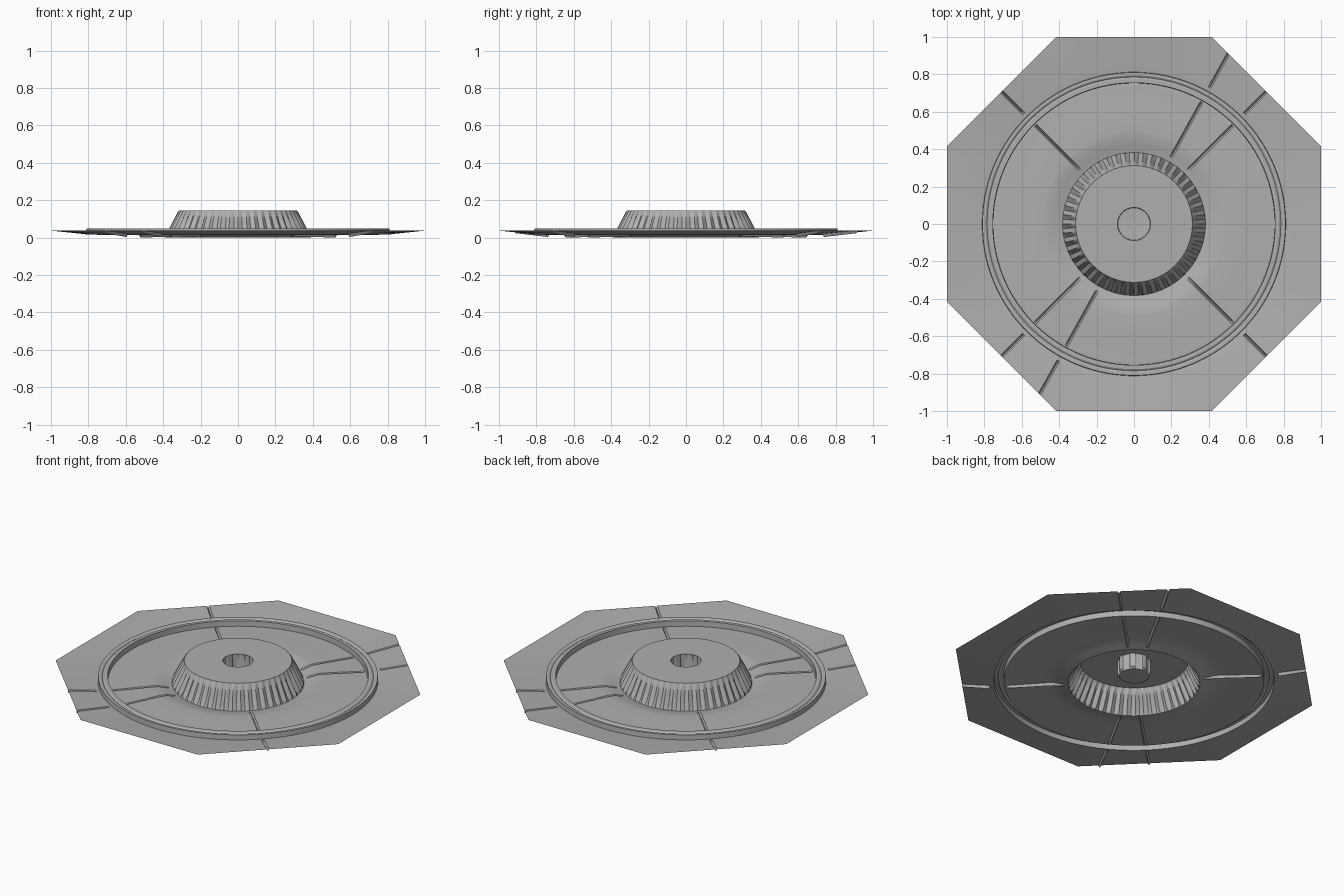
import bpy, bmesh
from math import sin, cos, asin, pi, radians, degrees

if "Cube" in bpy.data.objects:
    bpy.data.objects.remove(bpy.data.objects["Cube"])

grey = bpy.data.materials.new("dark_grey")
grey.diffuse_color = (0.43, 0.43, 0.43, 1)
grey.use_nodes = True
grey.node_tree.nodes["Principled BSDF"].inputs["Base Color"].default_value = grey.diffuse_color


def skin(name, rings, tip=None, angle=30):
    """Bridge closed rings of points, listed from the centre outwards, into an open sheet."""
    bm = bmesh.new()
    loops = [[bm.verts.new(p) for p in ring] for ring in rings]
    n = len(loops[0])
    for a, b in zip(loops, loops[1:]):
        for i in range(n):
            j = (i + 1) % n
            bm.faces.new((a[i], b[i], b[j], a[j]))
    if tip:
        t = bm.verts.new(tip)
        for i in range(n):
            bm.faces.new((t, loops[0][i], loops[0][(i + 1) % n]))
    mesh = bpy.data.meshes.new(name)
    bm.to_mesh(mesh)
    bm.free()
    mesh.materials.append(grey)
    obj = bpy.data.objects.new(name, mesh)
    bpy.context.collection.objects.link(obj)
    bpy.ops.object.select_all(action='DESELECT')
    obj.select_set(True)
    bpy.context.view_layer.objects.active = obj
    bpy.ops.object.shade_smooth_by_angle(angle=radians(angle))
    return obj


def polar(r, a, z):
    return (r * cos(a), r * sin(a), z)


# Hollow hub: lobed blind hole, flat top, fluted flank
# (radius, height, flute depth, lobe depth)
FLUTES, LOBES = 48, 8
hub_profile = [(0.086, 0.045, 0, 0), (0.088, 0.055, 0, 0.01), (0.088, 0.143, 0, 0.01),
               (0.088, 0.146, 0, 0), (0.312, 0.146, 0, 0),
               (0.316, 0.138, 0.005, 0), (0.34, 0.087, 0.008, 0),
               (0.372, 0.02, 0.009, 0), (0.382, 0.0, 0, 0)]
N = FLUTES * 4
hub_rings = []
for r, z, flute, lobe in hub_profile:
    ring = []
    for i in range(N):
        a = 2 * pi * i / N
        bulge = min(1, max(0, 0.5 + 1.5 * cos(LOBES * a)))
        ring.append(polar(r + flute * cos(FLUTES * a) + lobe * bulge, a, z))
    hub_rings.append(ring)
skin("fluted_hub", hub_rings, tip=(0, 0, 0.04))

# Sheet columns: even spokes, replaced by parallel columns along each radial groove
grooves = [45, 61, 135, 225, 241, 315]
HALF_WIDTH = 0.008
columns = []  # (angle in degrees, sideways offset, is groove bottom)
for i in range(192):
    a = i * 1.875
    if all(abs(a - g) > 1.6 for g in grooves):
        columns.append((a, 0, 0))
for g in grooves:
    for w, deep in ((-1, 0), (0, 1), (1, 0)):
        columns.append((g, w * HALF_WIDTH, deep))
columns.sort(key=lambda c: c[0] + degrees(asin(c[1] / 0.4)))

# Octagonal sheet with moat, dish and raised ring (radius, height, groove depth)
sheet_profile = [(0.382, 0.0, 0), (0.405, 0.005, 0), (0.425, 0.01, 0.009),
                 (0.465, 0.02, 0.016), (0.5, 0.022, 0.017), (0.6, 0.019, 0.017),
                 (0.735, 0.015, 0.014), (0.745, 0.015, 0),
                 (0.753, 0.014, 0), (0.755, 0.048, 0), (0.776, 0.048, 0),
                 (0.785, 0.042, 0), (0.794, 0.048, 0),
                 (0.81, 0.048, 0), (0.812, 0.017, 0),
                 (0.835, 0.02, 0), (0.845, 0.021, 0.018), (None, 0.037, 0.014)]
sheet_rings = []
for r, z, d in sheet_profile:
    ring = []
    for a, w, deep in columns:
        ang = radians(a) + asin(w / (r or 1.0))
        off = (ang + pi / 8) % (pi / 4) - pi / 8
        radius = r if r else 1 / cos(off)
        ring.append(polar(radius, ang, z - d * deep))
    sheet_rings.append(ring)
skin("octagonal_sheet", sheet_rings)
